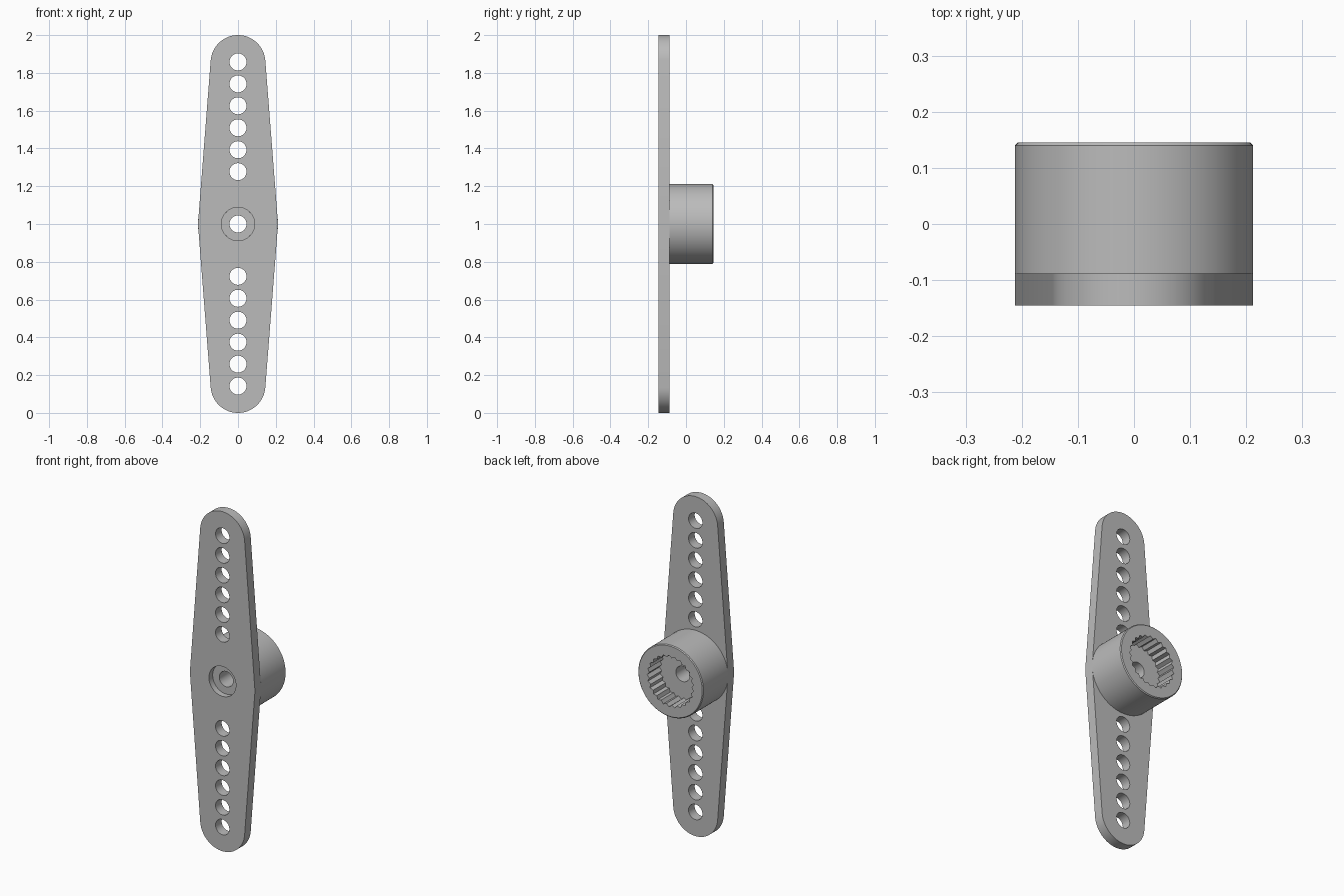
import bpy, bmesh
from math import sin, cos, pi, radians

cube = bpy.data.objects.get("Cube")
if cube:
    bpy.data.objects.remove(cube, do_unlink=True)

FRONT, PLATE_BACK, HUB_BACK = -0.145, -0.088, 0.145
MID, HALF_WIDTH, TIP = 1.0, 0.212, 0.145
HOLE, RECESS = 0.045, 0.088
TEETH = 25

grey = bpy.data.materials.new("grey_plastic")
grey.use_nodes = True
grey.diffuse_color = (0.5, 0.5, 0.5, 1)
grey.node_tree.nodes["Principled BSDF"].inputs["Base Color"].default_value = (0.5, 0.5, 0.5, 1)


def finish(name, bm):
    """Turn a bmesh into a shaded object in the scene."""
    bmesh.ops.remove_doubles(bm, verts=bm.verts, dist=1e-5)
    bmesh.ops.recalc_face_normals(bm, faces=bm.faces)
    mesh = bpy.data.meshes.new(name)
    bm.to_mesh(mesh)
    bm.free()
    mesh.materials.clear()
    mesh.materials.append(grey)
    obj = bpy.data.objects.new(name, mesh)
    bpy.context.collection.objects.link(obj)
    bpy.ops.object.select_all(action='DESELECT')
    obj.select_set(True)
    bpy.context.view_layer.objects.active = obj
    bpy.ops.object.shade_smooth_by_angle(angle=radians(30))
    return obj


def circle(r, z, n=48):
    return [(r * cos(2 * pi * i / n), z + r * sin(2 * pi * i / n)) for i in range(n)]


# Arm: tapered outline with rounded tips, pierced by two rows of holes
slope = radians(4.5)
tip_z = 1 - TIP
half = [(HALF_WIDTH, 0)]
for i in range(33):
    a = slope + (pi - 2 * slope) * i / 32
    half.append((TIP * cos(a), tip_z + TIP * sin(a)))
outline = [(x, MID + z) for x, z in half] + [(-x, MID - z) for x, z in half]
loops = [outline, circle(RECESS, MID, 64)]
for side in (1, -1):
    loops += [circle(HOLE, MID + side * (0.277 + 0.1162 * i)) for i in range(6)]

curve = bpy.data.curves.new("arm_profile", 'CURVE')
curve.dimensions = '2D'
curve.fill_mode = 'BOTH'
curve.extrude = (PLATE_BACK - FRONT) / 2
for loop in loops:
    spline = curve.splines.new('POLY')
    spline.points.add(len(loop) - 1)
    for point, (x, z) in zip(spline.points, loop):
        point.co = (x, z, 0, 1)
    spline.use_cyclic_u = True
helper = bpy.data.objects.new("arm_profile", curve)
bpy.context.collection.objects.link(helper)
bpy.context.view_layer.update()
flat = bpy.data.meshes.new_from_object(helper)
bm = bmesh.new()
bm.from_mesh(flat)
for v in bm.verts:
    x, z, depth = v.co
    v.co = (x, (FRONT + PLATE_BACK) / 2 - depth, z)
bpy.data.objects.remove(helper, do_unlink=True)
bpy.data.meshes.remove(flat)
finish("arm", bm)

# Hub: turned profile of (radius, y, tooth height) rings, with a toothed socket
profile = [
    (RECESS, -0.11, 0), (HOLE, -0.11, 0), (HOLE, 0.03, 0),
    (0.152, 0.03, 0.014), (0.152, HUB_BACK, 0.014),
    (HALF_WIDTH - 0.005, HUB_BACK, 0), (HALF_WIDTH, HUB_BACK - 0.005, 0),
    (HALF_WIDTH, PLATE_BACK, 0), (RECESS, PLATE_BACK, 0),
]
seg = TEETH * 4
bm = bmesh.new()
rings = []
for r, y, tooth in profile:
    ring = []
    for i in range(seg):
        a = 2 * pi * i / seg
        rr = r - tooth * (0, 0.5, 1, 0.5)[i % 4]
        ring.append(bm.verts.new((rr * cos(a), y, MID + rr * sin(a))))
    rings.append(ring)
for k, ring in enumerate(rings):
    nxt = rings[(k + 1) % len(rings)]
    for i in range(seg):
        j = (i + 1) % seg
        bm.faces.new((ring[i], ring[j], nxt[j], nxt[i]))
finish("hub", bm)
